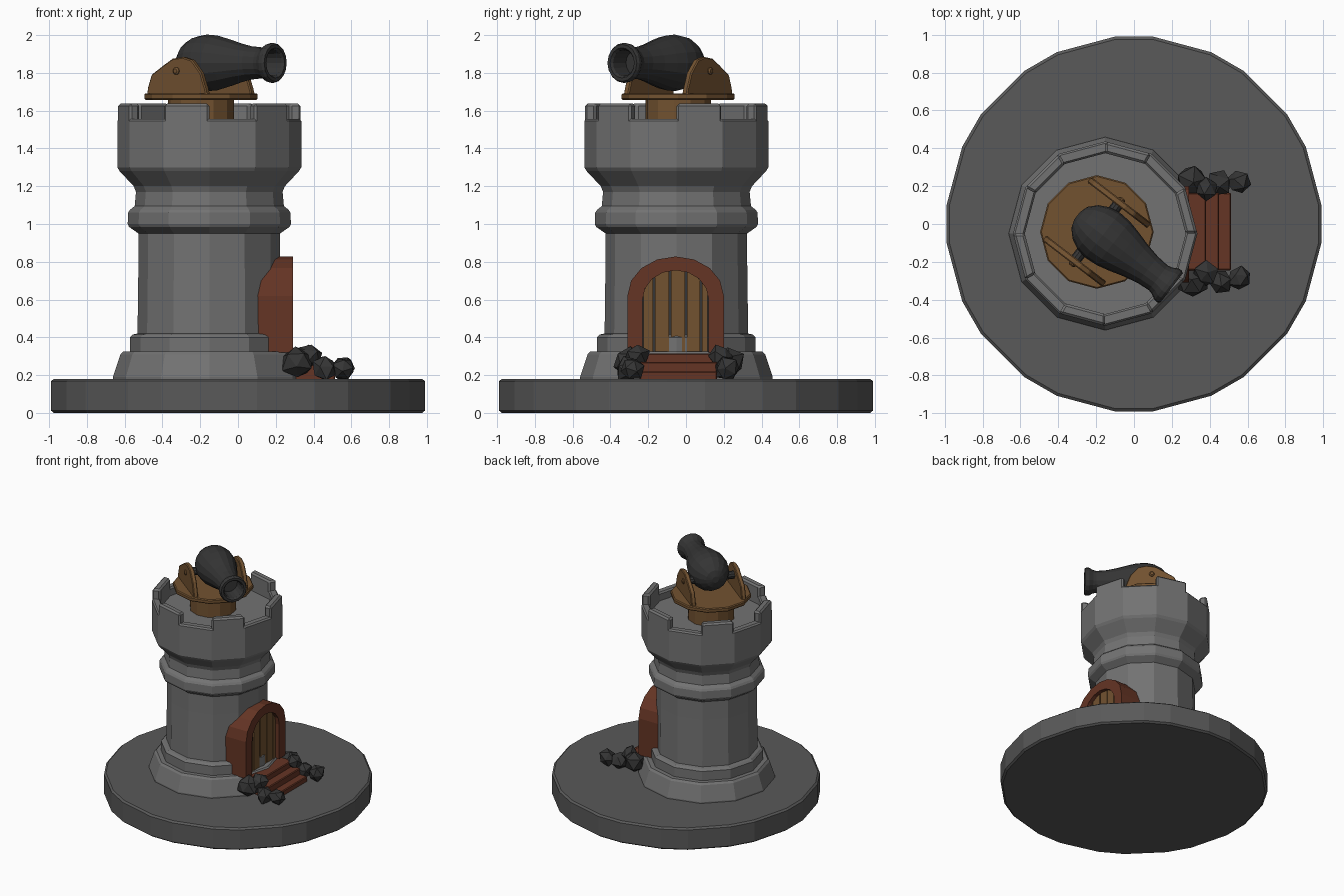
import bpy, bmesh, random
from math import cos, sin, pi, radians
from mathutils import Matrix, Vector

if "Cube" in bpy.data.objects:
    bpy.data.objects.remove(bpy.data.objects["Cube"])

random.seed(4)


def material(name, rgb):
    m = bpy.data.materials.new(name)
    m.diffuse_color = (*rgb, 1)
    m.use_nodes = True
    m.node_tree.nodes["Principled BSDF"].inputs["Base Color"].default_value = m.diffuse_color
    return m


wood = material("wood", (0.17, 0.085, 0.03))
red_wood = material("red_wood", (0.13, 0.035, 0.018))
iron = material("iron", (0.035, 0.035, 0.035))
ground = material("ground_grey", (0.1, 0.1, 0.1))
stone = material("stone", (0.17, 0.17, 0.17))


def finish(name, bm, mat=None, bevel=0):
    bmesh.ops.recalc_face_normals(bm, faces=bm.faces)
    me = bpy.data.meshes.new(name)
    bm.to_mesh(me)
    bm.free()
    ob = bpy.data.objects.new(name, me)
    bpy.context.collection.objects.link(ob)
    if mat:
        me.materials.append(mat)
    if bevel:
        b = ob.modifiers.new("bevel", "BEVEL")
        b.width, b.segments, b.limit_method = bevel, 1, "ANGLE"
    return ob


def lathe(name, profile, angles, mtx, mat=None):
    """Revolve (radius, height) points through the given angles, capping both ends."""
    bm = bmesh.new()
    rings = [[bm.verts.new(mtx @ Vector((r * cos(a), r * sin(a), z))) for a in angles]
             for r, z in profile]
    n = len(angles)
    for lo, hi in zip(rings, rings[1:]):
        for i in range(n):
            j = (i + 1) % n
            bm.faces.new((lo[i], lo[j], hi[j], hi[i]))
    bm.faces.new(rings[0])
    bm.faces.new(rings[-1])
    return finish(name, bm, mat)


def prism(name, pts, depth, mtx, mat=None, bevel=0):
    """Outline in local x/z, thickness along local y."""
    bm = bmesh.new()
    a, b = [[bm.verts.new(mtx @ Vector((x, s * depth / 2, z))) for x, z in pts] for s in (-1, 1)]
    n = len(pts)
    for i in range(n):
        j = (i + 1) % n
        bm.faces.new((a[i], a[j], b[j], b[i]))
    bm.faces.new(a)
    bm.faces.new(b)
    return finish(name, bm, mat, bevel)


def box(name, lo, hi, mat=None, bevel=0):
    pts = [(lo[0], lo[2]), (hi[0], lo[2]), (hi[0], hi[2]), (lo[0], hi[2])]
    return prism(name, pts, hi[1] - lo[1],
                 Matrix.Translation((0, (lo[1] + hi[1]) / 2, 0)), mat, bevel)


def ring(n):
    return [2 * pi * i / n for i in range(n)]


# Ground disc: twelve sides with chamfered corners
disc_angles = [radians(30 * k + s * 5.8) for k in range(12) for s in (-1, 1)]
lathe("ground_disc", [(0.98, 0), (0.995, 0.012), (0.995, 0.168), (0.98, 0.18)],
      disc_angles, Matrix(), ground)

# Tower body with hollow top
tower = Matrix.Translation((-0.152, -0.051, 0))
body = [(0.51, 0.17), (0.51, 0.19), (0.47, 0.31), (0.455, 0.325), (0.42, 0.325), (0.42, 0.40),
        (0.405, 0.415), (0.38, 0.42), (0.375, 0.8), (0.375, 0.95), (0.425, 0.985),
        (0.432, 1.0), (0.43, 1.06), (0.42, 1.075), (0.395, 1.095), (0.388, 1.17), (0.40, 1.2),
        (0.475, 1.28), (0.487, 1.30), (0.487, 1.545), (0.477, 1.557), (0.435, 1.557),
        (0.425, 1.545), (0.425, 1.49)]
lathe("tower_body", body, ring(12), tower, stone)

# Merlons on every second side of the crown
for k in range(6):
    bm = bmesh.new()
    vs = []
    for z in (1.53, 1.637):
        for r, a in ((0.487, 0), (0.487, 30), (0.425, 30), (0.425, 0)):
            t = radians(a + 60 * k)
            vs.append(bm.verts.new(tower @ Vector((r * cos(t), r * sin(t), z))))
    for f in ((0, 1, 2, 3), (4, 5, 6, 7), (0, 1, 5, 4), (1, 2, 6, 5), (2, 3, 7, 6), (3, 0, 4, 7)):
        bm.faces.new([vs[i] for i in f])
    finish(f"merlon_{k}", bm, stone, 0.013)


# Door frame, planks
def arch(w, spring, top, bottom):
    arc = [(w * cos(a), spring + (top - spring) * sin(a)) for a in [pi * i / 8 for i in range(9)]]
    return [(w, bottom)] + arc + [(-w, bottom)]


turn = Matrix.Rotation(pi / 2, 4, "Z")
outer, inner = arch(0.255, 0.62, 0.828, 0.32), arch(0.175, 0.6, 0.755, 0.32)
prism("door_frame", outer + inner[::-1], 0.22,
      Matrix.Translation((0.18, -0.055, 0)) @ turn, red_wood)
prism("door_backing", inner, 0.1, Matrix.Translation((0.19, -0.055, 0)) @ turn, iron)
edges = [-0.175, -0.115, -0.03, 0.055, 0.135, 0.175]
for i, (a, b) in enumerate(zip(edges, edges[1:])):
    a, b = a + 0.005, b - 0.005
    height = lambda y: 0.6 + 0.155 * max(0, 1 - (y / 0.176) ** 2) ** 0.5
    mid = (a + b) / 2
    pts = [(a, 0.315), (b, 0.315), (b, height(b)), (mid, height(mid)), (a, height(a))]
    prism(f"door_plank_{i}", pts, 0.05, Matrix.Translation((0.235, -0.055, 0)) @ turn, wood)

# Steps
for i, (x, z) in enumerate(((0.38, 0.315), (0.45, 0.27), (0.513, 0.22))):
    box(f"step_{i}", (0.2, -0.245, 0.17), (x, 0.165, z), red_wood, 0.006)

# Rocks beside the steps: x, y, z, size
rocks = [(0.31, 0.225, 0.265, 0.085), (0.38, 0.185, 0.30, 0.06), (0.45, 0.215, 0.24, 0.065),
         (0.555, 0.22, 0.235, 0.066),
         (0.31, -0.31, 0.265, 0.085), (0.375, -0.26, 0.30, 0.065), (0.46, -0.305, 0.235, 0.07),
         (0.56, -0.285, 0.235, 0.066)]
for i, (x, y, z, s) in enumerate(rocks):
    bm = bmesh.new()
    bmesh.ops.create_icosphere(bm, subdivisions=1, radius=s)
    spin = Matrix.Rotation(random.uniform(0, 6), 3, Vector((1, random.random(), 0.6)).normalized())
    for v in bm.verts:
        p = spin @ (v.co * random.uniform(0.88, 1.18))
        v.co = Vector((x, y, max(z + p.z, 0.175))) + Vector((p.x, p.y, 0))
    finish(f"rock_{i}", bm, iron)

# Cannon mount: pedestal and turntable
mount = Matrix.Translation((-0.196, -0.042, 0)) @ Matrix.Rotation(radians(-37.5), 4, "Z")
lathe("pedestal", [(0.175, 1.48), (0.175, 1.67)], ring(12), mount, wood)
lathe("turntable", [(0.293, 1.657), (0.3, 1.664), (0.3, 1.685), (0.293, 1.692)], ring(12),
      Matrix.Translation((-0.196, -0.042, 0)), wood)

# Side cheeks, with pins and axle
cheek = [(-0.2, 1.685), (-0.195, 1.72), (-0.17, 1.79), (-0.09, 1.84), (-0.03, 1.875),
         (0.04, 1.884), (0.10, 1.868), (0.16, 1.80), (0.19, 1.72), (0.2, 1.685)]
for s, side in ((-1, "right"), (1, "left")):
    prism(f"cheek_{side}", cheek, 0.035, mount @ Matrix.Translation((0, 0.195 * s, 0)), wood, 0.006)
    lathe(f"pin_{side}", [(0.02, 0.2), (0.02, 0.218), (0.012, 0.225)], ring(10),
          mount @ Matrix.Translation((0, 0, 1.81)) @ Matrix.Rotation(-s * pi / 2, 4, "X"), wood)
lathe("axle", [(0.03, -0.19), (0.03, 0.19)], ring(10),
      mount @ Matrix.Translation((0, 0, 1.81)) @ Matrix.Rotation(pi / 2, 4, "X"), iron)

# Cannon barrel with bore
barrel = [(0.025, -0.16), (0.07, -0.145), (0.112, -0.105), (0.14, -0.05), (0.15, 0.01),
          (0.145, 0.08), (0.128, 0.15), (0.105, 0.23), (0.088, 0.31), (0.082, 0.38),
          (0.088, 0.405), (0.105, 0.435), (0.106, 0.455), (0.098, 0.468), (0.08, 0.468),
          (0.07, 0.455), (0.065, 0.35)]
cannon = lathe("cannon_barrel", barrel, ring(16),
               mount @ Matrix.Translation((0.025, 0.005, 1.853)) @ Matrix.Rotation(pi / 2, 4, "Y"), iron)
